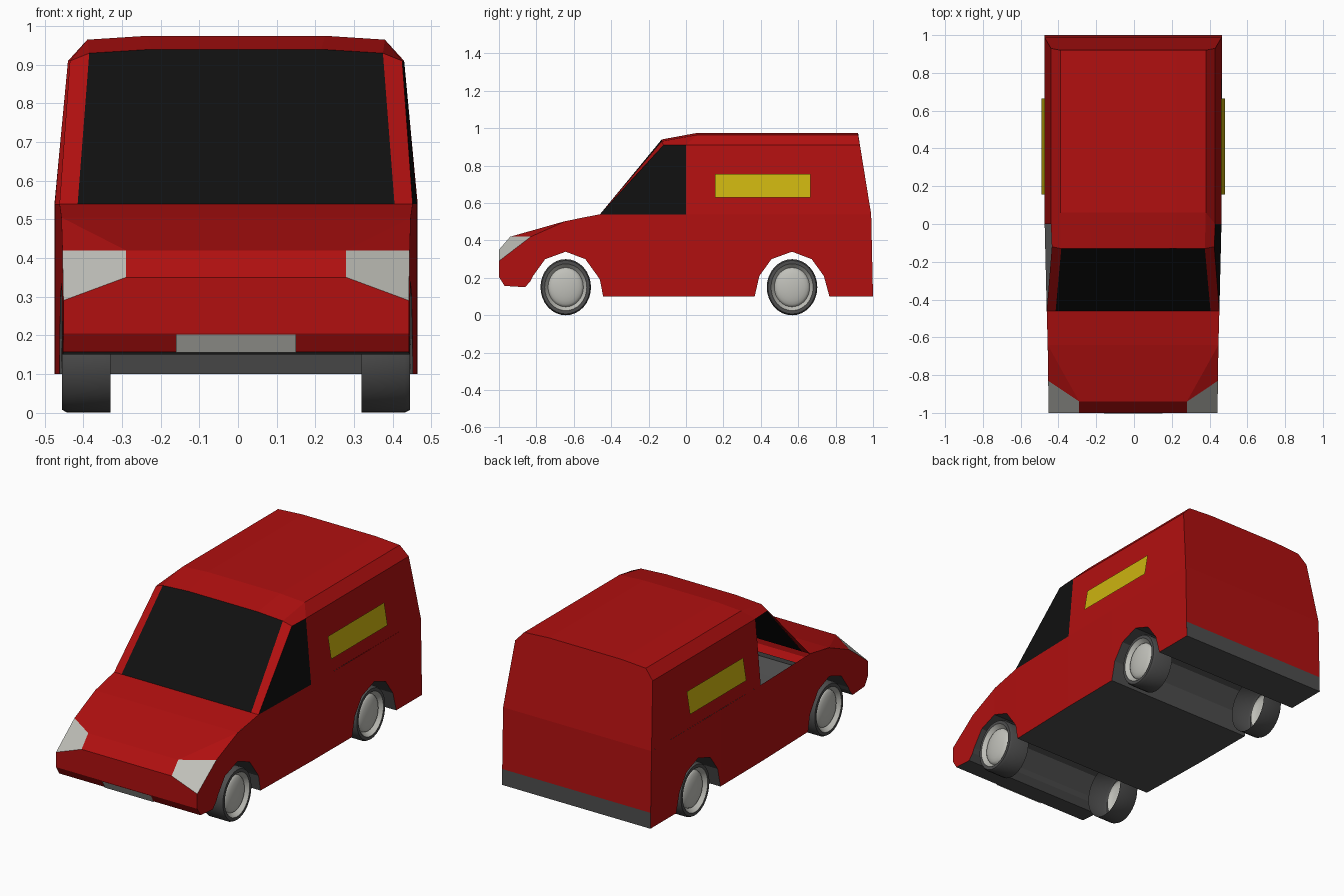
import bpy, bmesh, math
from mathutils import Vector

cube = bpy.data.objects.get("Cube")
if cube:
    bpy.data.objects.remove(cube)

SHIFT = -0.005  # the shell sits a hair off centre


def material(name, rgb):
    m = bpy.data.materials.new(name)
    m.use_nodes = True
    m.diffuse_color = (*rgb, 1)
    m.node_tree.nodes["Principled BSDF"].inputs["Base Color"].default_value = (*rgb, 1)
    return m


RED = material("red paint", (0.44, 0.005, 0.005))
BLACK = material("black glass", (0.005, 0.005, 0.005))
GREY = material("dark grey", (0.075, 0.075, 0.075))
LIGHT = material("pale grey", (0.53, 0.53, 0.49))
YELLOW = material("yellow", (0.6, 0.45, 0.005))


def finish(name, bm, mat):
    me = bpy.data.meshes.new(name)
    bm.to_mesh(me)
    bm.free()
    me.materials.append(mat)
    ob = bpy.data.objects.new(name, me)
    ob.location.x = SHIFT
    bpy.context.collection.objects.link(ob)
    return ob


def panels(name, mat, faces, mirror=False, down=False):
    """Flat panels, facing away from the cabin (or downwards)."""
    bm = bmesh.new()
    for pts in faces:
        for s in ((1, -1) if mirror else (1,)):
            f = bm.faces.new([bm.verts.new((s * x, y, z)) for x, y, z in pts])
            f.normal_update()
            c = f.calc_center_median()
            out = Vector((0, 0, -1)) if down else c - Vector((0, c.y / 2, 0.45))
            if f.normal.dot(out) < 0:
                f.normal_flip()
    bmesh.ops.remove_doubles(bm, verts=bm.verts, dist=0.0005)
    return finish(name, bm, mat)


def lerp(y, table):
    for (a, u), (b, v) in zip(table, table[1:]):
        if y <= b:
            return u + (v - u) * (y - a) / (b - a)
    return table[-1][1]


def flip(pts):
    return [(-x, y, z) for x, y, z in reversed(pts)]


def across(p, q):
    """Quad spanning the width between two mirrored edge points."""
    return [p, q, *flip([p, q])]


def half(y):
    return lerp(y, [(-1, 0.447), (-0.64, 0.452), (-0.46, 0.457), (0, 0.468), (0.3, 0.47), (1, 0.47)])


def belt(y):
    return lerp(y, [(-1, 0.29), (-0.83, 0.42), (-0.64, 0.505), (-0.46, 0.54), (1, 0.54)])


def at(y, z):
    return (half(y), y, z)


# Lower edge of the body, nose to tail, with both wheel arches
def arch(c):
    return [(c - 0.2, 0.1), (c - 0.175, 0.21), (c - 0.11, 0.3), (c, 0.34),
            (c + 0.105, 0.3), (c + 0.17, 0.21), (c + 0.2, 0.1)]


FRONT, REAR = -0.643, 0.567
lower = [(-1, 0.205), (-0.97, 0.157), (-0.86, 0.15), (-0.83, 0.185)]
lower += arch(FRONT)[1:] + arch(REAR) + [(1, 0.1)]
stations = sorted(lower + [(-0.46, 0.19), (0, 0.1)])

# Key points on the +x half
lamp_in_low, lamp_in_top = (0.285, -1, 0.35), (0.285, -0.94, 0.42)
lamp_out_low, lamp_out_top = at(-1, 0.29), at(-0.83, 0.42)
hood, cowl = at(-0.64, 0.505), at(-0.46, 0.54)
glass_low = (0.41, -0.46, 0.54)
tail = (0.47, 0.99, 0.54)
shoulders = [(0.43, -0.12, 0.91), (0.435, 0, 0.91), (0.435, 0.93, 0.91)]
edges = [(0.38, -0.13, 0.93), (0.385, 0.06, 0.965), (0.385, 0.92, 0.965)]
crowns = [(0.22, -0.13, 0.94), (0.23, 0.06, 0.975), (0.23, 0.92, 0.975)]

# Lower sides
panels("lower_sides", RED, [
    [at(a, za), at(b, zb), (half(b), min(b, 0.99), belt(b)), at(a, belt(a))]
    for (a, za), (b, zb) in zip(stations, stations[1:])], mirror=True)

# Underside with arch channels
panels("underside", GREY, [
    across(at(*p), at(*q)) for p, q in zip(stations[1:], stations[2:])], down=True)

# Nose and bonnet
nose = [at(-1, 0.205), lamp_out_low, lamp_in_low]
panels("nose", RED, [nose + flip(nose), across(lamp_in_low, lamp_in_top),
                     across(at(-1, 0.205), at(-0.97, 0.157))])
panels("bonnet", RED, [across(lamp_in_top, hood), across(hood, cowl)])
panels("bonnet_corners", RED, [[lamp_in_top, lamp_out_top, hood]], mirror=True)
panels("headlights", LIGHT, [[lamp_in_top, lamp_out_top, lamp_out_low, lamp_in_low]], mirror=True)
panels("number_plate", LIGHT, [across((0.155, -1.0, 0.203), (0.155, -0.973, 0.157))]
       ).location += Vector((0, -0.002, -0.001))

# Cabin glass; only the left door is glazed, the right one is open
screen = [glass_low, edges[0], crowns[0]]
panels("windscreen", BLACK, [screen + flip(screen)])
panels("left_window", BLACK, [[cowl, at(0, 0.54), shoulders[1], shoulders[0]]])
panels("windscreen_pillars", RED, [[glass_low, cowl, shoulders[0], edges[0]]], mirror=True)

# Load area and roof
panels("upper_sides", RED, [[at(0, 0.54), tail, shoulders[2], shoulders[1]]], mirror=True)
roof = []
for i in (0, 1):
    roof.append([shoulders[i], shoulders[i + 1], edges[i + 1], edges[i]])
    roof.append([edges[i], edges[i + 1], crowns[i + 1], crowns[i]])
panels("roof_sides", RED, roof, mirror=True)
panels("roof", RED, [across(crowns[i], crowns[i + 1]) for i in (0, 1)])

# Tail
bumper_top = (0.47, 0.998, 0.19)
back = [tail, shoulders[2], edges[2], crowns[2]]
panels("tail_panel", RED, [back + flip(back), across(tail, bumper_top)])
panels("rear_bumper", GREY, [across(bumper_top, at(1, 0.1))])

# Side signs
panels("side_signs", YELLOW, [[(0.486, 0.155, 0.63), (0.486, 0.665, 0.63),
                               (0.465, 0.665, 0.755), (0.465, 0.155, 0.755)]], mirror=True)


# Wheels: slightly narrow ovals turned about the axle
def lathe(name, mat, profile, side, y):
    bm = bmesh.new()
    vs = [bm.verts.new((x, 0, r)) for x, r in profile]
    es = [bm.edges.new(p) for p in zip(vs, vs[1:])]
    bmesh.ops.spin(bm, geom=vs + es, cent=(0, 0, 0), axis=(1, 0, 0),
                   angle=math.tau, steps=32, use_merge=False)
    bmesh.ops.remove_doubles(bm, verts=bm.verts, dist=0.0005)
    for f in bm.faces:
        f.normal_update()
        c = f.calc_center_median()
        if f.normal.dot(c - Vector((0.3 if abs(f.normal.x) > 0.3 else c.x, 0, 0))) < 0:
            f.normal_flip()
    for v in bm.verts:
        v.co.x *= side
        v.co.y *= 0.9
    if side < 0:
        bmesh.ops.reverse_faces(bm, faces=bm.faces)
    ob = finish(name, bm, mat)
    ob.location.y, ob.location.z = y, 0.15
    return ob


tyre = [(0.325, 0.15), (0.437, 0.15), (0.45, 0.143), (0.45, 0.125)]
rim = [(0.45, 0.125), (0.425, 0.105)]
dome = [(0.425 + 0.028 * math.sin(t * math.pi / 12), 0.105 * math.cos(t * math.pi / 12))
        for t in range(7)]
bpy.ops.object.select_all(action="DESELECT")
for end, y in (("front", FRONT), ("rear", REAR)):
    for hand, side in (("left", 1), ("right", -1)):
        for part, mat, prof in (("tyre", GREY, tyre), ("rim", LIGHT, rim), ("hub", LIGHT, dome)):
            ob = lathe(f"{end}_{hand}_{part}", mat, prof, side, y)
            ob.select_set(True)
            bpy.context.view_layer.objects.active = ob
bpy.ops.object.shade_smooth_by_angle(angle=math.radians(35))
